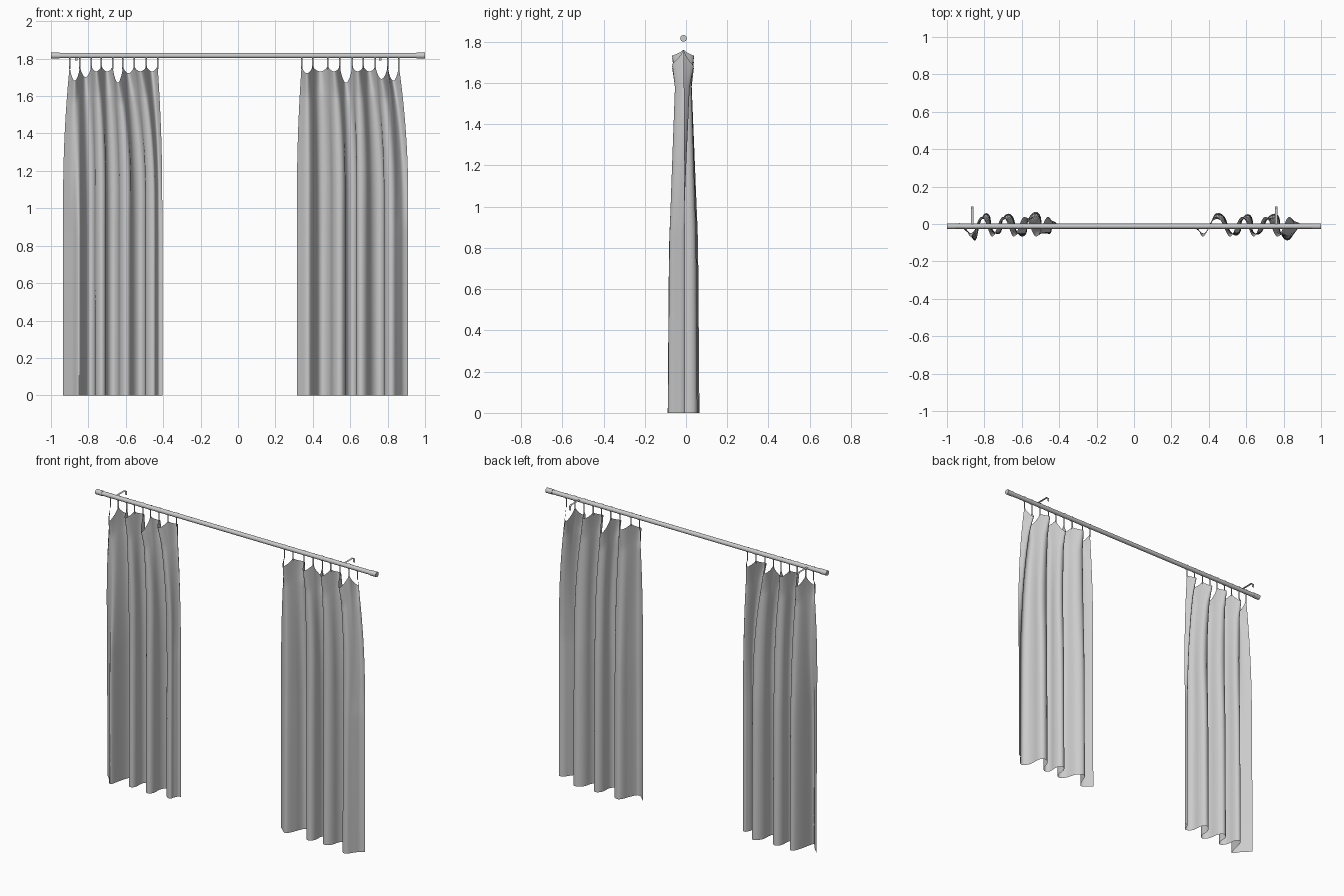
import bpy, bmesh, math

if "Cube" in bpy.data.objects:
    bpy.data.objects.remove(bpy.data.objects["Cube"])

ROD_Y, ROD_Z = -0.012, 1.816


def finish(name, bm, smooth=True):
    me = bpy.data.meshes.new(name)
    bm.to_mesh(me)
    bm.free()
    ob = bpy.data.objects.new(name, me)
    bpy.context.collection.objects.link(ob)
    if smooth:
        bpy.context.view_layer.objects.active = ob
        ob.select_set(True)
        bpy.ops.object.shade_smooth_by_angle(angle=math.radians(50))
        ob.select_set(False)
    return ob


def lerp_table(table, t):
    for (a, va), (b, vb) in zip(table, table[1:]):
        if t <= b:
            return va + (vb - va) * max(0, (t - a) / (b - a))
    return table[-1][1]


def smooth_list(vals, t):
    # Catmull-Rom through evenly spaced values
    n = len(vals) - 1
    i = min(int(t), n - 1)
    f = t - i
    p1, p2 = vals[i], vals[i + 1]
    p0 = vals[i - 1] if i > 0 else 2 * p1 - p2
    p3 = vals[i + 2] if i + 2 <= n else 2 * p2 - p1
    return 0.5 * (2 * p1 + (p2 - p0) * f + (2 * p0 - 5 * p1 + 4 * p2 - p3) * f * f
                  + (3 * p1 - p0 - 3 * p2 + p3) * f ** 3)


def cylinder_x(name, x0, x1, r):
    bpy.ops.mesh.primitive_cylinder_add(vertices=24, radius=r, depth=x1 - x0,
                                        location=((x0 + x1) / 2, ROD_Y, ROD_Z),
                                        rotation=(0, math.pi / 2, 0))
    bpy.context.object.name = name
    bpy.ops.object.shade_smooth_by_angle(angle=math.radians(40))


def ribbon(bm, x, width, path):
    # flat strip of given x width following a (y, z) path
    rows = [[bm.verts.new((x + s * width / 2, y, z)) for s in (-1, 1)] for y, z in path]
    for a, b in zip(rows, rows[1:]):
        bm.faces.new((a[0], a[1], b[1], b[0]))


# fold depth by height fraction: narrowest just under the heading
PINCH = [(0, 1.0), (0.4, 0.93), (0.75, 0.8), (0.92, 0.72), (1.0, 1.0)]


def curtain(name, hooks, hem, sag):
    bm = bmesh.new()
    per, rows, n = 16, 50, len(hooks) - 1
    hem_x, hem_y = [p[0] for p in hem], [p[1] for p in hem]
    grid = []
    for j in range(rows + 1):
        v = (j / rows) ** 0.8                  # 0 hem .. 1 top
        t = min(1, (1 - v) / 0.4)
        t = t * (2 - t)                        # the cloth spreads below the hooks
        u = min(1, (1 - v) / 0.5)
        line = []
        for i in range(n * per + 1):
            s = i / per
            wave = math.sin(math.pi * s)
            top = 1.762 - sag[min(int(s), n - 1)] * abs(wave) ** 0.7
            z = v * (1.762 + (top - 1.762) * v ** 5)
            x = smooth_list(hooks, s) * (1 - t) + smooth_list(hem_x, 2 * s) * t
            x -= 0.010 * t * math.sin(2 * math.pi * s) * min(1, max(0, min(s, n - s) - 0.7))
            y_top = -0.012 - wave * (0.055 if wave > 0 else 0.05)
            y = smooth_list(hem_y, 2 * s) * u + y_top * (1 - u)
            y = -0.012 + (y + 0.012) * lerp_table(PINCH, v)
            line.append(bm.verts.new((x, y, z)))
        grid.append(line)
    for a, b in zip(grid, grid[1:]):
        for i in range(n * per):
            bm.faces.new((a[i], a[i + 1], b[i + 1], b[i]))
    finish(name, bm)

    # flat hanging loops around the rod
    bm = bmesh.new()
    r = 0.0155
    for x in hooks:
        loop = [(ROD_Y + r * math.sin(a), ROD_Z - r * math.cos(a))
                for a in (2 * math.pi * q / 16 for q in range(17))]
        ribbon(bm, x, 0.008, [(-0.012, 1.745)] + loop)
    finish(name + "_hooks", bm)


# rod with end caps
cylinder_x("rod", -0.97, 0.97, 0.0137)
for side, x0 in (("left", -1.0), ("right", 0.955)):
    cylinder_x(side + "_end_cap", x0, x0 + 0.045, 0.016)

# flat wall brackets
for side, x in (("left", -0.865), ("right", 0.76)):
    bm = bmesh.new()
    ribbon(bm, x, 0.014, [(ROD_Y, 1.822), (0.085, 1.822), (0.094, 1.815), (0.094, 1.79)])
    finish(side + "_bracket", bm, False)

# curtains: hook positions, hem outline (x, y), top edge sag between hooks
curtain("left_curtain",
        [-0.90, -0.845, -0.785, -0.73, -0.67, -0.615, -0.555, -0.49, -0.43],
        [(-.935, .005), (-.885, -.045), (-.845, -.085), (-.80, .055), (-.765, .01),
         (-.73, -.055), (-.705, 0), (-.67, .055), (-.635, -.01), (-.595, -.067),
         (-.57, 0), (-.525, .065), (-.495, 0), (-.46, -.052), (-.44, -.03),
         (-.425, 0), (-.405, 0)],
        [0.08, 0.06, 0.03, 0.03, 0.09, 0.04, 0.03, 0.03])
curtain("right_curtain",
        [0.34, 0.40, 0.48, 0.545, 0.61, 0.67, 0.735, 0.80, 0.86],
        [(.315, -.01), (.375, -.055), (.41, 0), (.45, .06), (.50, 0), (.545, -.062),
         (.575, 0), (.61, .053), (.635, -.01), (.66, -.057), (.70, 0), (.75, .055),
         (.78, 0), (.81, -.085), (.85, -.06), (.88, -.02), (.91, -.005)],
        [0.04, 0.03, 0.03, 0.09, 0.03, 0.03, 0.07, 0.08])
